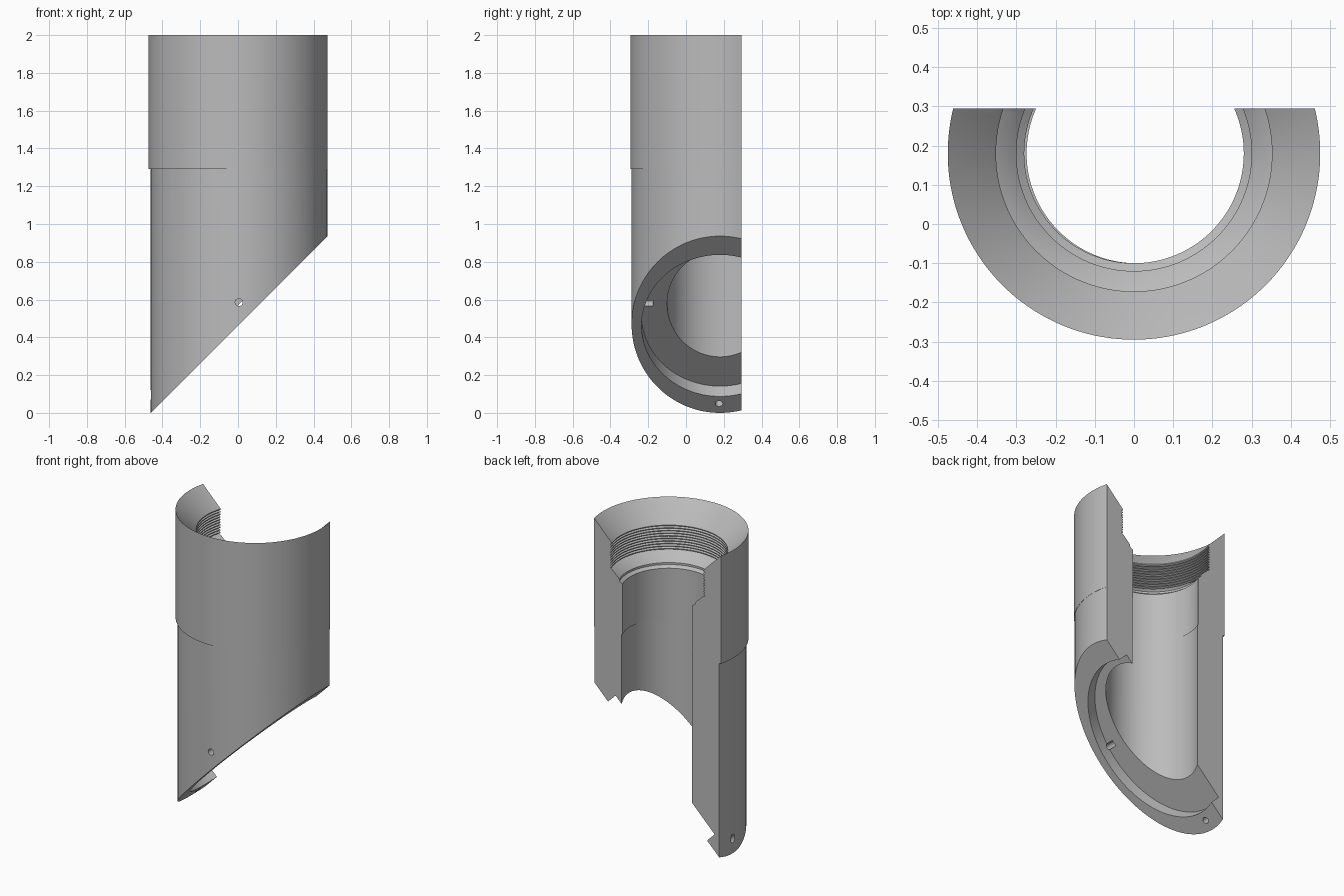
import bpy, bmesh, math
from mathutils import Vector, Matrix

if "Cube" in bpy.data.objects:
    bpy.data.objects.remove(bpy.data.objects["Cube"], do_unlink=True)

SEGMENTS = 144
AXIS_Y = 0.18
SLANT = Matrix.Rotation(math.radians(-45), 4, 'Y')
NORMAL = SLANT @ Vector((0, 0, 1))      # direction into the slanted end

steel = bpy.data.materials.new("grey steel")
steel.use_nodes = True
GREY = (0.5, 0.5, 0.5, 1)
steel.diffuse_color = GREY
steel.node_tree.nodes["Principled BSDF"].inputs["Base Color"].default_value = GREY


def finish(bm, name):
    bmesh.ops.recalc_face_normals(bm, faces=bm.faces)
    mesh = bpy.data.meshes.new(name)
    bm.to_mesh(mesh)
    bm.free()
    mesh.materials.append(steel)
    obj = bpy.data.objects.new(name, mesh)
    bpy.context.collection.objects.link(obj)
    return obj


def lathe(name, profile, center):
    """Closed (radius, height) profile turned into a full ring."""
    bm = bmesh.new()
    verts = [bm.verts.new((r, 0, z)) for r, z in profile]
    edges = [bm.edges.new((verts[i - 1], verts[i])) for i in range(len(verts))]
    bmesh.ops.spin(bm, geom=verts + edges, cent=(0, 0, 0), axis=(0, 0, 1),
                   angle=math.tau, steps=SEGMENTS, use_merge=True)
    bmesh.ops.remove_doubles(bm, verts=bm.verts, dist=1e-5)
    bmesh.ops.translate(bm, verts=bm.verts, vec=(center, AXIS_Y, 0))
    return finish(bm, name)


def cylinder(name, center, rotation, rx, ry, depth, segments=32):
    bm = bmesh.new()
    bmesh.ops.create_cone(bm, cap_ends=True, segments=segments, radius1=1, radius2=1, depth=depth)
    matrix = Matrix.Translation(center) @ rotation @ Matrix.Diagonal((rx, ry, 1, 1))
    bmesh.ops.transform(bm, matrix=matrix, verts=bm.verts)
    return finish(bm, name)


def block(name, center, rotation, size):
    bm = bmesh.new()
    bmesh.ops.create_cube(bm, size=size)
    bmesh.ops.transform(bm, matrix=Matrix.Translation(center) @ rotation, verts=bm.verts)
    return finish(bm, name)


def combine(body, tool, operation):
    mod = body.modifiers.new(operation.lower(), 'BOOLEAN')
    mod.operation = operation
    mod.solver = 'EXACT'
    mod.object = tool
    tool.hide_render = True
    bpy.context.view_layer.objects.active = body
    bpy.ops.object.modifier_apply(modifier=mod.name)
    bpy.data.objects.remove(tool, do_unlink=True)


# Upper collar: funnel mouth, internal thread, tapered shoulder, bore
profile = [(0.475, 1.29), (0.475, 2.0), (0.358, 1.878)]
RIDGES, THREAD_TOP, THREAD_BOTTOM = 10, 1.87, 1.70
pitch = (THREAD_TOP - THREAD_BOTTOM) / RIDGES
for i in range(RIDGES):
    z = THREAD_TOP - i * pitch
    profile += [(0.352, z), (0.352, z - pitch * 0.3), (0.364, z - pitch * 0.65)]
profile += [(0.352, THREAD_BOTTOM), (0.30, 1.648), (0.30, 1.635), (0.28, 1.62), (0.28, 1.29)]
body = lathe("half_pipe_body", profile, 0)

# Lower tube, slightly slimmer and off centre
lower = lathe("lower_tube", [(0.468, -0.1), (0.468, 1.29), (0.28, 1.29), (0.28, -0.1)], 0.006)
combine(body, lower, 'UNION')

# Slanted end
face_center = Vector((0, AXIS_Y, 0.462))
combine(body, block("slant_cutter", face_center - NORMAL * 2, SLANT, 4), 'DIFFERENCE')

# Oval seat recessed into the slanted end
seat_depth, reach = 0.077, 0.3
seat_center = face_center + NORMAL * (seat_depth - reach / 2)
combine(body, cylinder("seat_cutter", seat_center, SLANT, 0.53, 0.415, reach, SEGMENTS), 'DIFFERENCE')

# Pin hole through the front wall, and hole through the lower lip
across = Matrix.Rotation(math.radians(90), 4, 'X')
combine(body, cylinder("front_pin_cutter", (0.005, -0.275, 0.585), across, 0.02, 0.02, 0.2), 'DIFFERENCE')
combine(body, cylinder("lip_hole_cutter", (-0.415, 0.175, 0.05), SLANT, 0.02, 0.02, 0.3), 'DIFFERENCE')

# Lengthwise section at the back
combine(body, block("section_cutter", (0, 2.295, 1), Matrix(), 4), 'DIFFERENCE')

for obj in bpy.context.selected_objects:
    obj.select_set(False)
body.select_set(True)
bpy.context.view_layer.objects.active = body
bpy.ops.object.shade_smooth_by_angle(angle=math.radians(25))
